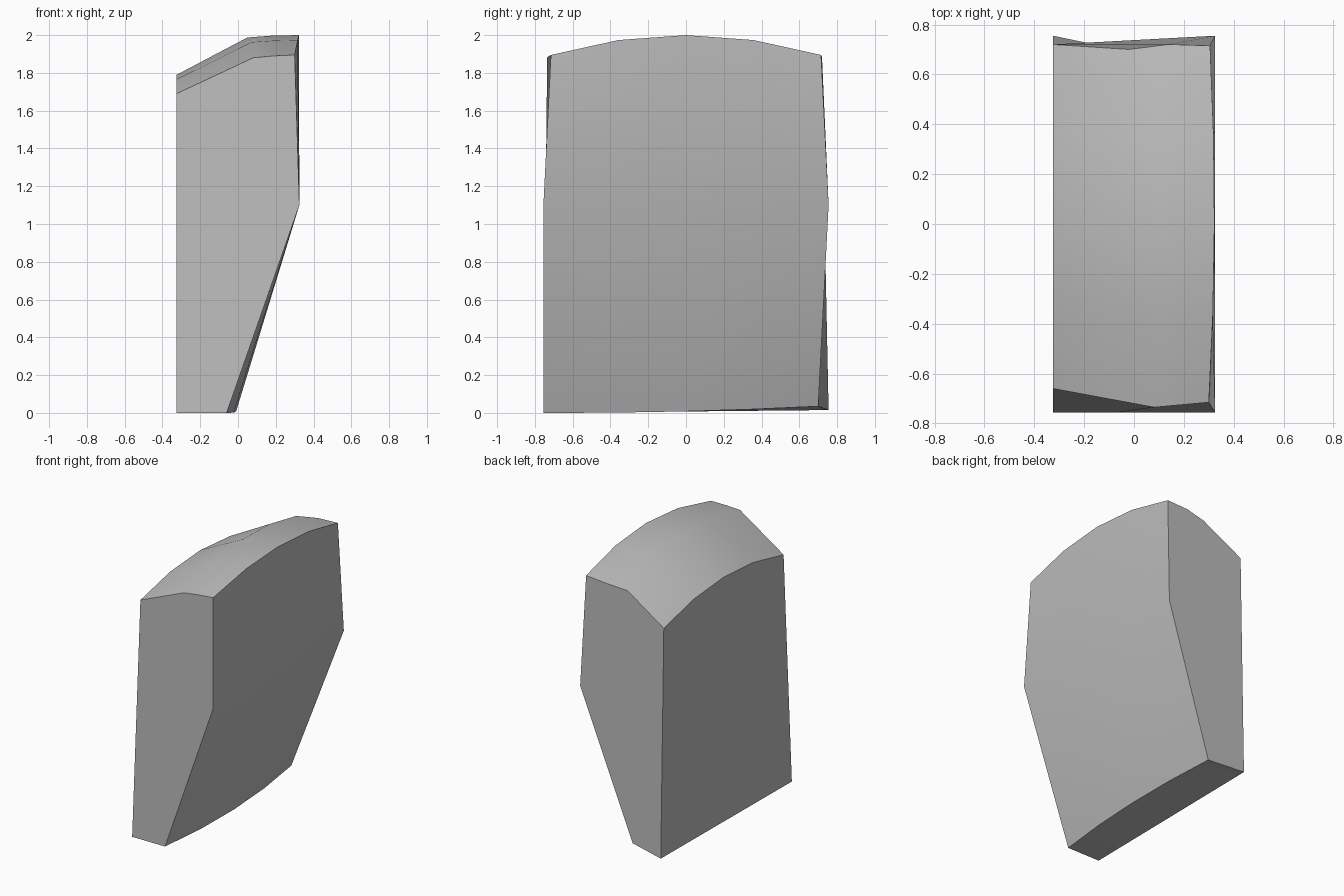
import bpy
import bmesh
import math
from mathutils import Vector

default_cube = bpy.data.objects.get("Cube")
if default_cube:
    bpy.data.objects.remove(default_cube, do_unlink=True)

# One plain stone grey
grey = bpy.data.materials.new("stone_grey")
grey.use_nodes = True
colour = (0.5, 0.5, 0.5, 1)
grey.diffuse_color = colour
grey.node_tree.nodes["Principled BSDF"].inputs["Base Color"].default_value = colour

SEGMENTS = 4

# Matching end profiles: front corner, back corner, bulge in x and z between them
RAILS = [
    ((-.325, -.755, 0), (-.325, .755, .015), (0, 0)),        # heel, back edge
    ((-.06, -.755, 0), (-.06, .70, .035), (.05, -.01)),      # heel, face edge
    ((.325, -.755, 1.1), (.325, .755, 1.1), (0, 0)),         # face crease
    ((.30, -.715, 1.895), (.305, .715, 1.895), (.02, .105)), # top face edge
    ((.19, -.725, 1.89), (.14, .72, 1.885), (.02, .11)),     # crown
    ((.08, -.735, 1.88), (-.02, .70, 1.865), (.02, .115)),   # crown shoulder
    ((-.325, -.66, 1.69), (-.325, .72, 1.68), (0, .105)),    # top back edge
]


def rail_point(rail, step):
    """Point along a rail that bows outward between its two ends."""
    front, back, (out, rise) = rail
    t = step / SEGMENTS
    bow = 4 * t * (1 - t)
    return Vector(front).lerp(Vector(back), t) + Vector((out * bow, 0, rise * bow))


def build_block(name):
    bm = bmesh.new()
    rings = [[bm.verts.new(rail_point(rail, step)) for rail in RAILS]
             for step in range(SEGMENTS + 1)]
    # Skin between neighbouring profiles
    for near, far in zip(rings, rings[1:]):
        for i in range(len(RAILS)):
            j = (i + 1) % len(RAILS)
            bm.faces.new((near[i], near[j], far[j], far[i]))
    # End caps
    bm.faces.new(rings[0])
    bm.faces.new(rings[-1])
    bmesh.ops.recalc_face_normals(bm, faces=bm.faces)
    mesh = bpy.data.meshes.new(name)
    bm.to_mesh(mesh)
    bm.free()
    mesh.materials.append(grey)
    block = bpy.data.objects.new(name, mesh)
    bpy.context.collection.objects.link(block)
    return block


block = build_block("tapered_block")

# Soft shading on the bowed surfaces, crisp outer edges
bpy.ops.object.select_all(action="DESELECT")
block.select_set(True)
bpy.context.view_layer.objects.active = block
bpy.ops.object.shade_smooth_by_angle(angle=math.radians(30))
